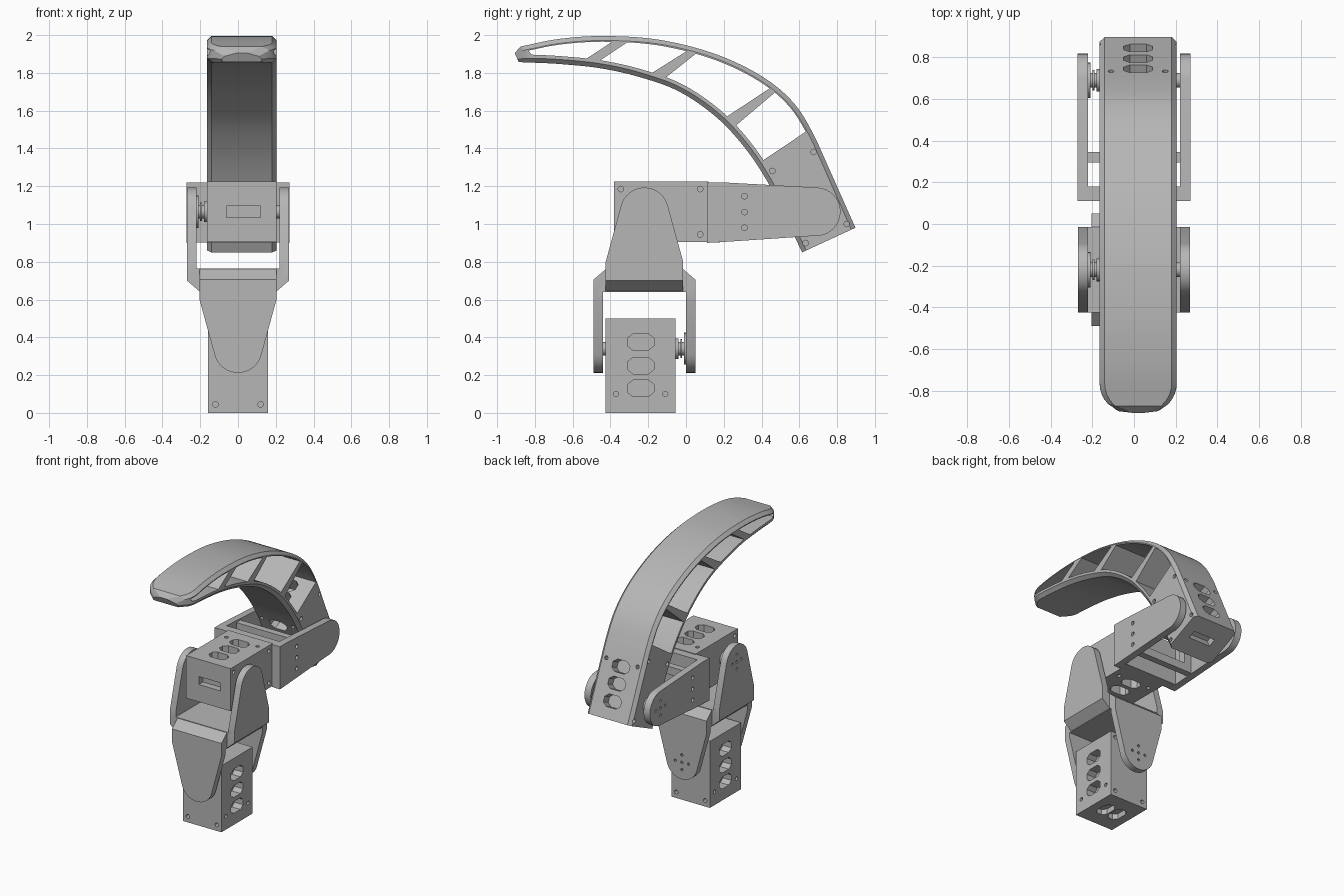
import bpy, bmesh
from math import sin, cos, pi, sqrt, radians
from mathutils import Matrix, Vector

old = bpy.data.objects.get("Cube")
if old:
    bpy.data.objects.remove(old, do_unlink=True)

GREY = (0.47, 0.47, 0.47, 1)
mat = bpy.data.materials.new("plain grey")
mat.use_nodes = True
mat.diffuse_color = GREY
mat.node_tree.nodes["Principled BSDF"].inputs["Base Color"].default_value = GREY


# ---- helpers ----
def prism(bm, pts, lo, hi, axis, m=Matrix()):
    """Extrude a 2D outline between lo and hi along one axis."""
    def put(p, d):
        v = {"X": (d, p[0], p[1]), "Y": (p[0], d, p[1]), "Z": (p[0], p[1], d)}[axis]
        return bm.verts.new(m @ Vector(v))
    a = [put(p, lo) for p in pts]
    b = [put(p, hi) for p in pts]
    bm.faces.new(a)
    bm.faces.new(b[::-1])
    for i in range(len(pts)):
        j = (i + 1) % len(pts)
        bm.faces.new((a[j], a[i], b[i], b[j]))


def ring(r, cx=0, cy=0, n=16, start=0, end=2 * pi, closed=True):
    steps = n if closed else n - 1
    return [(cx + r * cos(start + (end - start) * i / steps),
             cy + r * sin(start + (end - start) * i / steps)) for i in range(n)]


def rect(x0, x1, y0, y1):
    return [(x0, y0), (x1, y0), (x1, y1), (x0, y1)]


def finish(name, bm):
    bmesh.ops.recalc_face_normals(bm, faces=bm.faces[:])
    me = bpy.data.meshes.new(name)
    bm.to_mesh(me)
    bm.free()
    me.materials.append(mat)
    ob = bpy.data.objects.new(name, me)
    bpy.context.collection.objects.link(ob)
    return ob


def boolean(ob, cutter_bm, op="DIFFERENCE"):
    cutter = finish("cutter", cutter_bm)
    cutter.hide_render = True
    mod = ob.modifiers.new("cut", "BOOLEAN")
    mod.operation, mod.object, mod.solver = op, cutter, "EXACT"
    bpy.context.view_layer.update()
    dg = bpy.context.evaluated_depsgraph_get()
    me = bpy.data.meshes.new_from_object(ob.evaluated_get(dg))
    ob.modifiers.clear()
    ob.data = me
    bpy.data.objects.remove(cutter, do_unlink=True)


def smooth(ob):
    bpy.ops.object.select_all(action="DESELECT")
    ob.select_set(True)
    bpy.context.view_layer.objects.active = ob
    bpy.ops.object.shade_smooth_by_angle(angle=radians(28))


# ---- motor housing: origin on the hinge, hinge along x, front end at +z ----
MID, HALF_W, HALF_D, FRONT, REAR = 0.02, 0.185, 0.16, 0.16, -0.34


def slot(cx, cy):
    return [(cx + sx * a, cy + sy * b) for sx, sy, a, b in (
        (1, -1, .07, .02), (1, 1, .07, .02), (1, 1, .04, .044), (-1, 1, .04, .044),
        (-1, 1, .07, .02), (-1, -1, .07, .02), (-1, -1, .04, .044), (1, -1, .04, .044))]


def housing_cutters(m):
    bm = bmesh.new()
    for s in (-1, 1):
        lo, hi = sorted((s * .09, s * .2))
        for z in (-.21, -.09, .035):
            prism(bm, slot(MID, z), lo, hi, "Y", m)
        for x in (-.13, .13):
            prism(bm, ring(.014, MID + x, -.24, 12), lo, hi, "Y", m)
        lo, hi = sorted((MID + s * .15, MID + s * .22))
        for y in (-.12, .12):
            for z in (-.295, .125):
                prism(bm, ring(.015, y, z, 12), lo, hi, "X", m)
        prism(bm, slot(MID, s * .05), -.45, REAR + .04, "Z", m)
    prism(bm, rect(MID - .08, MID + .1, -.03, .03), FRONT - .05, FRONT + .05, "Z", m)
    return bm


def housing(name, m):
    bm = bmesh.new()
    prism(bm, rect(MID - HALF_W, MID + HALF_W, -HALF_D, HALF_D), REAR, FRONT, "Z", m)
    boolean(ob := finish(name, bm), housing_cutters(m))
    return ob


def hubs(name, m):
    bm = bmesh.new()
    for r, lo, hi in ((.055, -.18, -.165), (.035, -.17, -.215), (.05, -.19, -.2),
                      (.085, -.222, -.21), (.035, .19, .222)):
        prism(bm, ring(r, n=24), lo, hi, "X", m)
    smooth(finish(name, bm))


def horn_screws(bm, m):
    for y, z in [(0, 0)] + ring(.055, n=4):
        prism(bm, ring(.01, y, z, 10), -.29, -.24, "X", m)


# ---- yoke: origin on its hinge, arms at -x and +x, base at -z ----
def yoke(name, m):
    right = [(.2, -.425), (.27, -.365), (.27, .2), (.22, .2), (.22, -.3)]
    bm = bmesh.new()
    prism(bm, right + [(-x, z) for x, z in right[::-1]], -.3, .3, "Y", m)
    ob = finish(name, bm)
    outline = bmesh.new()
    arch = ring(.128, n=19, start=radians(14), end=radians(166), closed=False)
    prism(outline, [(-.205, -.5), (.205, -.5), (.205, -.265)] + arch + [(-.205, -.265)],
          -.4, .4, "X", m)
    boolean(ob, outline, "INTERSECT")
    holes = bmesh.new()
    horn_screws(holes, m)
    for x, y in [(0, 0)] + ring(.06, n=4):
        prism(holes, ring(.013, x, y, 10), -.34, -.25, "Z", m)
    boolean(ob, holes)
    smooth(ob)


# ---- joint frames ----
def frame(origin, cx, cy, cz):
    m = Matrix((cx, cy, cz)).transposed().to_4x4()
    m.translation = origin
    return m


base = frame((0, -.22, .34), (0, -1, 0), (1, 0, 0), (0, 0, 1))
base_yoke = frame((0, -.22, .34), (0, -1, 0), (-1, 0, 0), (0, 0, -1))
middle = Matrix.Translation((0, -.22, 1.065)) @ Matrix.Rotation(radians(90), 4, "X")
tip = Matrix.Translation((0, .69, 1.063)) @ Matrix.Rotation(radians(204.8), 4, "X")

housing("base_housing", base)
housing("middle_housing", middle)
for part, m in (("base", base), ("middle", middle), ("tip", tip)):
    hubs(part + "_hinge_hubs", m)
yoke("lower_yoke", base_yoke)
yoke("upper_yoke", Matrix.Translation((0, -.22, 1.065)))

# ---- link bracket: two side plates, back plate and a cross bar ----
plate = [(.11, .90), (.2, .905)] + ring(.128, .69, 1.065, 19, radians(-94), radians(86), False) \
    + [(.2, 1.22), (.11, 1.22)]
bm = bmesh.new()
for lo, hi in ((-.272, -.22), (.22, .272)):
    prism(bm, plate, lo, hi, "X")
bracket = finish("link_side_plates", bm)
holes = bmesh.new()
horn_screws(holes, Matrix.Translation((0, .69, 1.065)))
for s in (-1, 1):
    for z in (.98, 1.063, 1.147):
        prism(holes, ring(.015, .31, z, 12), *sorted((s * .25, s * .3)), "X")
boolean(bracket, holes)
smooth(bracket)
bm = bmesh.new()
prism(bm, rect(-.225, .225, .902, 1.22), .11, .18, "Y")
finish("link_back_plate", bm)
bm = bmesh.new()
prism(bm, rect(-.225, .225, .92, 1.2), .295, .345, "Y")
window = bmesh.new()
prism(window, rect(-.16, .16, .98, 1.14), .2, .4, "Y")
boolean(finish("link_cross_bar", bm), window)

# ---- fingertip: lofted between an outer and an inner curve ----
OUTER = [(.897, .98), (.69, 1.445), (.575, 1.635), (.405, 1.78), (.155, 1.90),
         (-.14, 1.975), (-.43, 1.995), (-.67, 1.98), (-.875, 1.94), (-.907, 1.905)]
INNER = [(.615, .85), (.445, 1.2), (.325, 1.386), (.167, 1.56), (-.034, 1.70),
         (-.246, 1.778), (-.457, 1.825), (-.67, 1.847), (-.83, 1.855), (-.885, 1.857)]


def spline(pts, steps=7):
    p = [Vector(q) for q in pts]
    k = [p[1].lerp(p[0], .45)] + p[1:-1] + [p[-2] * 2 - p[-3]]
    out = [p[0]]
    for a, b, c, d in zip(k, k[1:], k[2:], k[3:]):
        for i in range(steps):
            t = i / steps
            out.append(.5 * (2 * b + (c - a) * t + (2 * a - 5 * b + 4 * c - d) * t * t
                             + (3 * b - a - 3 * c + d) * t ** 3))
    return out + p[-2:]


def half_width(y):
    t = min(max((-.765 - y) / .142, 0), 1)
    return HALF_W - .14 + .14 * sqrt(1 - t * t)


outer, inner = spline(OUTER), spline(INNER)
bm = bmesh.new()
rows = []
for o, i in zip(outer, inner):
    d = i - o
    c = min(.024, d.length * .35)
    step = d.normalized() * c
    side = [(o, c), (o + step, 0), (i - step, 0), (i, c)]
    loop = [(half_width(p.x) - e, p) for p, e in side]
    loop += [(-w, p) for w, p in loop[::-1]]
    rows.append([bm.verts.new((MID + w, p.x, p.y)) for w, p in loop])
for a, b in zip(rows, rows[1:]):
    for i in range(8):
        j = (i + 1) % 8
        bm.faces.new((a[i], a[j], b[j], b[i]))
bm.faces.new(rows[0])
bm.faces.new(rows[-1][::-1])
fingertip = finish("fingertip", bm)
boolean(fingertip, housing_cutters(tip))


def along(curve, y, inset):
    """Point on the curve at the given y, moved sideways by the inset."""
    for a, b in zip(curve, curve[1:]):
        if b.x <= y <= a.x:
            t = (b - a).normalized()
            return a.lerp(b, (a.x - y) / (a.x - b.x)) + Vector((-t.y, t.x)) * inset


# side windows, leaving slanted ribs between them
windows = bmesh.new()
for o0, o1, i0, i1 in ((-.84, -.39, -.82, -.53), (-.31, .01, -.46, -.19),
                       (.06, .46, -.12, .19), (.49, .66, .235, .375)):
    top = [along(outer, o0 + (o1 - o0) * k / 8, .03) for k in range(9)]
    low = [along(inner, i1 + (i0 - i1) * k / 8, -.042) for k in range(9)]
    prism(windows, top + low, -.3, .35, "X")
boolean(fingertip, windows)
smooth(fingertip)
